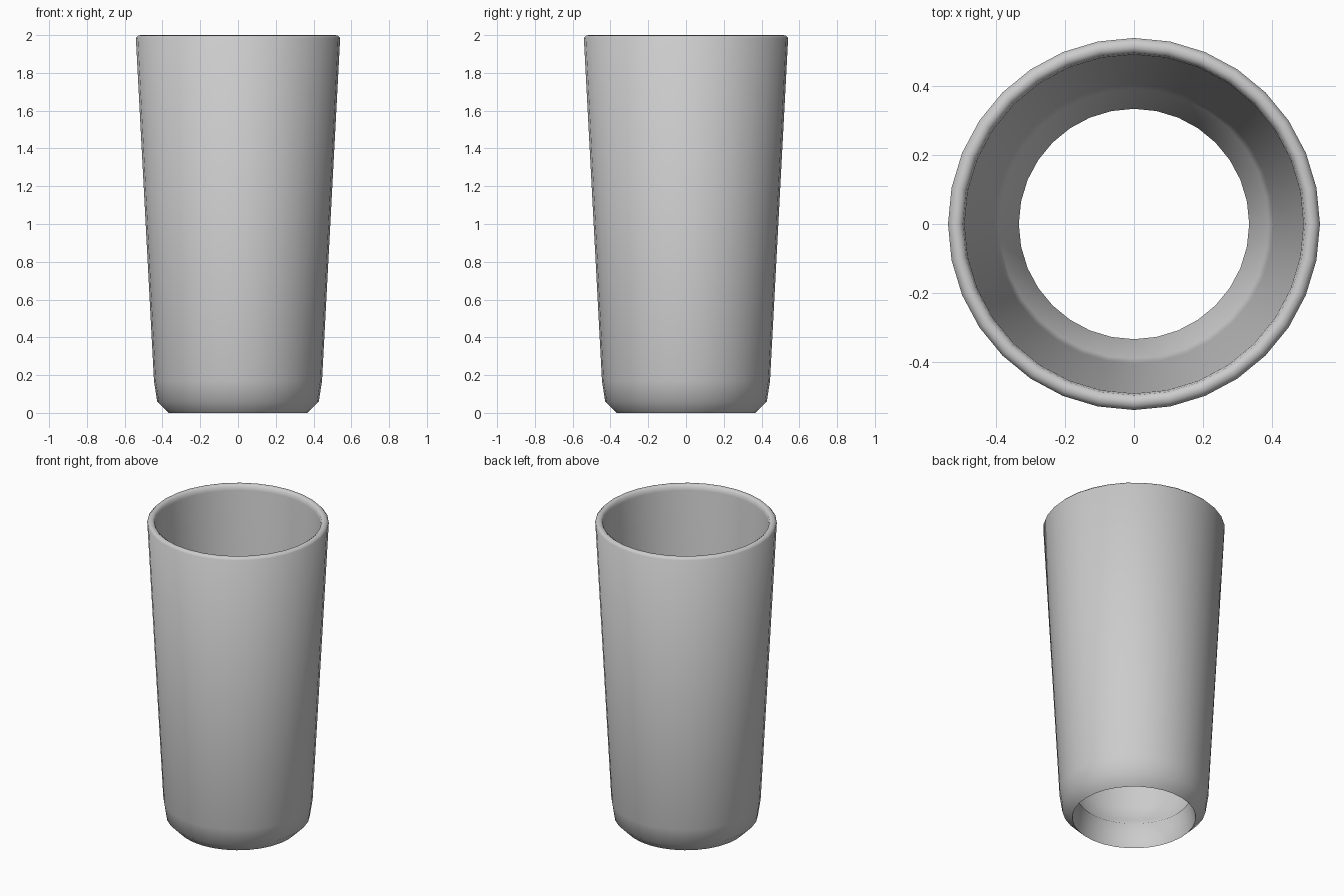
import bpy
import math
from mathutils import Matrix, Vector

SEGMENTS = 32

# Remove the default cube
cube = bpy.data.objects.get("Cube")
if cube:
    bpy.data.objects.remove(cube, do_unlink=True)

# Single plain grey
grey = bpy.data.materials.new("cup grey")
grey.use_nodes = True
colour = (0.6, 0.6, 0.6, 1.0)
grey.diffuse_color = colour
grey.node_tree.nodes["Principled BSDF"].inputs["Base Color"].default_value = colour


def lathe(name, profile, material):
    """Spin a closed (radius, height) profile around the z axis."""
    count = len(profile)
    verts = []
    for s in range(SEGMENTS):
        turn = Matrix.Rotation(math.tau * s / SEGMENTS, 3, "Z")
        verts += [turn @ Vector((r, 0, z)) for r, z in profile]
    faces = []
    for s in range(SEGMENTS):
        a, b = s * count, (s + 1) % SEGMENTS * count
        for i in range(count):
            j = (i + 1) % count
            faces.append((a + i, b + i, b + j, a + j))
    mesh = bpy.data.meshes.new(name)
    mesh.from_pydata(verts, [], faces)
    mesh.materials.append(material)
    obj = bpy.data.objects.new(name, mesh)
    bpy.context.collection.objects.link(obj)
    return obj


# Outer wall with a rounded foot, from the foot opening up to the lip
outer = [(0.368, 0.0), (0.428, 0.06), (0.445, 0.17), (0.541, 1.985)]
lip = [(0.528, 1.998), (0.512, 2.0), (0.498, 1.99)]
# Inner wall follows the same shape, narrower and raised; the foot stays open
inner = [(0.493, 1.965), (0.406, 0.31), (0.392, 0.205), (0.335, 0.15)]

cup = lathe("cup_body", outer + lip + inner, grey)

bpy.ops.object.select_all(action="DESELECT")
cup.select_set(True)
bpy.context.view_layer.objects.active = cup
bpy.ops.object.shade_smooth_by_angle(angle=math.radians(62))
